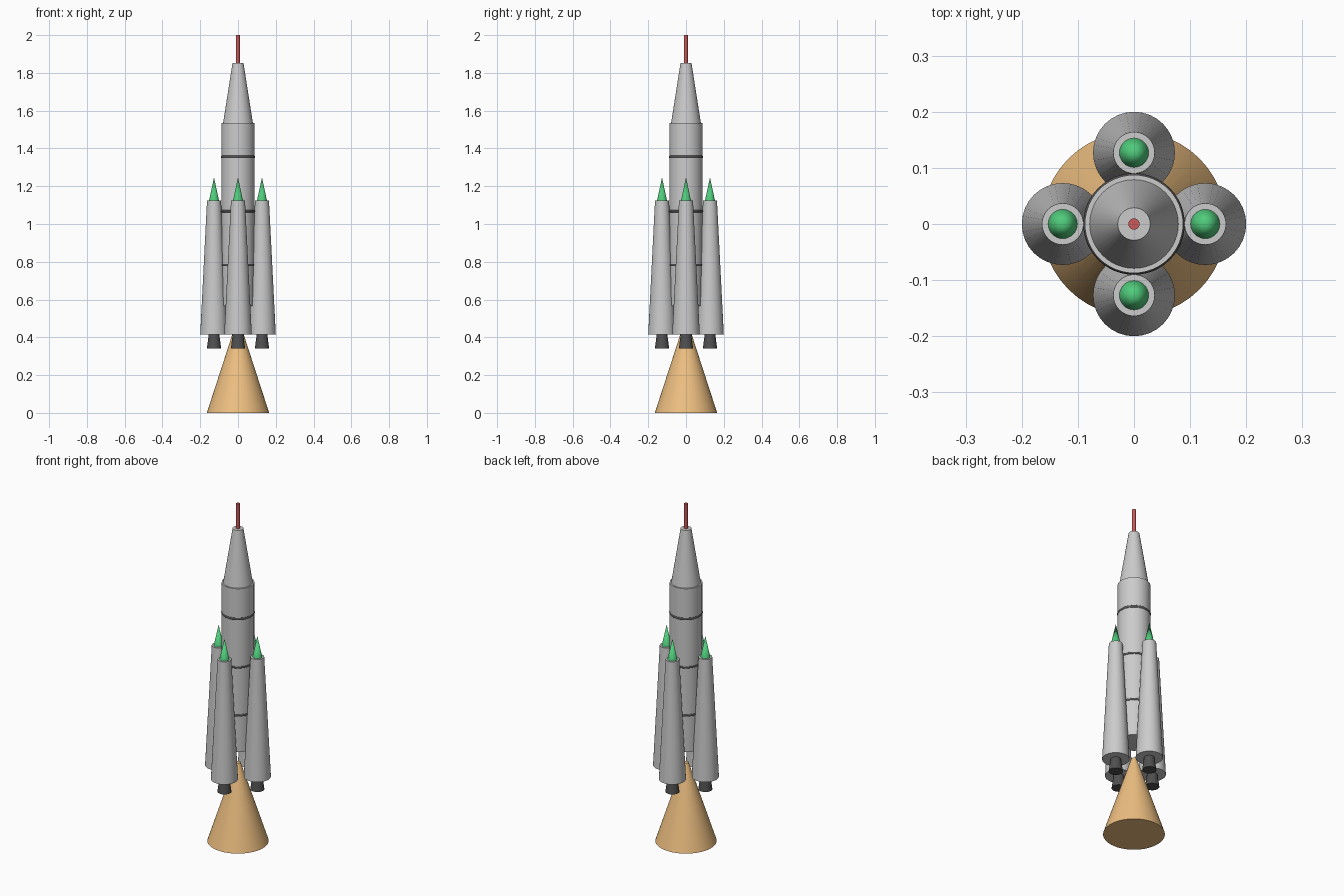
import bpy
from math import cos, sin, pi, radians

if "Cube" in bpy.data.objects:
    bpy.data.objects.remove(bpy.data.objects["Cube"])


def material(name, rgb):
    m = bpy.data.materials.new(name)
    m.diffuse_color = (*rgb, 1)
    m.use_nodes = True
    m.node_tree.nodes["Principled BSDF"].inputs["Base Color"].default_value = m.diffuse_color
    return m


RED = material("red", (0.6, 0.1, 0.1))
GREEN = material("green", (0.08, 0.6, 0.2))
DARK = material("dark_grey", (0.08, 0.08, 0.08))
ORANGE = material("orange", (0.85, 0.52, 0.22))


def finish(name, mat):
    ob = bpy.context.object
    ob.name = name
    bpy.ops.object.shade_smooth_by_angle(angle=radians(35))
    if mat:
        ob.data.materials.append(mat)
    return ob


def taper(name, z0, z1, r0, r1, mat=None, x=0, y=0, sides=32):
    """Round tapered section running from height z0 to z1."""
    bpy.ops.mesh.primitive_cone_add(vertices=sides, radius1=r0, radius2=r1,
                                    depth=z1 - z0, location=(x, y, (z0 + z1) / 2))
    return finish(name, mat)


# Central rocket stack
taper("core_body", 0.565, 1.534, 0.0875, 0.0875, sides=48)
taper("nose_section", 1.534, 1.853, 0.079, 0.029, sides=48)
taper("antenna", 1.853, 2.0, 0.01, 0.01, RED, sides=16)

# Dark bands around the core
for i, (z, thick) in enumerate([(0.783, 0.008), (1.068, 0.008), (1.355, 0.01)]):
    bpy.ops.mesh.primitive_torus_add(major_radius=0.0905 - thick, minor_radius=thick,
                                     major_segments=48, minor_segments=12,
                                     location=(0, 0, z))
    finish(f"band_{i + 1}", DARK)

# Four side boosters with nozzle and pointed cap
for i in range(4):
    x, y = 0.127 * cos(i * pi / 2), 0.127 * sin(i * pi / 2)
    taper(f"booster_{i + 1}", 0.415, 1.125, 0.073, 0.037, None, x, y)
    taper(f"booster_cap_{i + 1}", 1.125, 1.247, 0.026, 0, GREEN, x, y)
    taper(f"booster_nozzle_{i + 1}", 0.34, 0.415, 0.038, 0.028, DARK, x, y)

# Exhaust plume
taper("exhaust_plume", 0, 0.465, 0.165, 0.014, ORANGE, sides=48)
